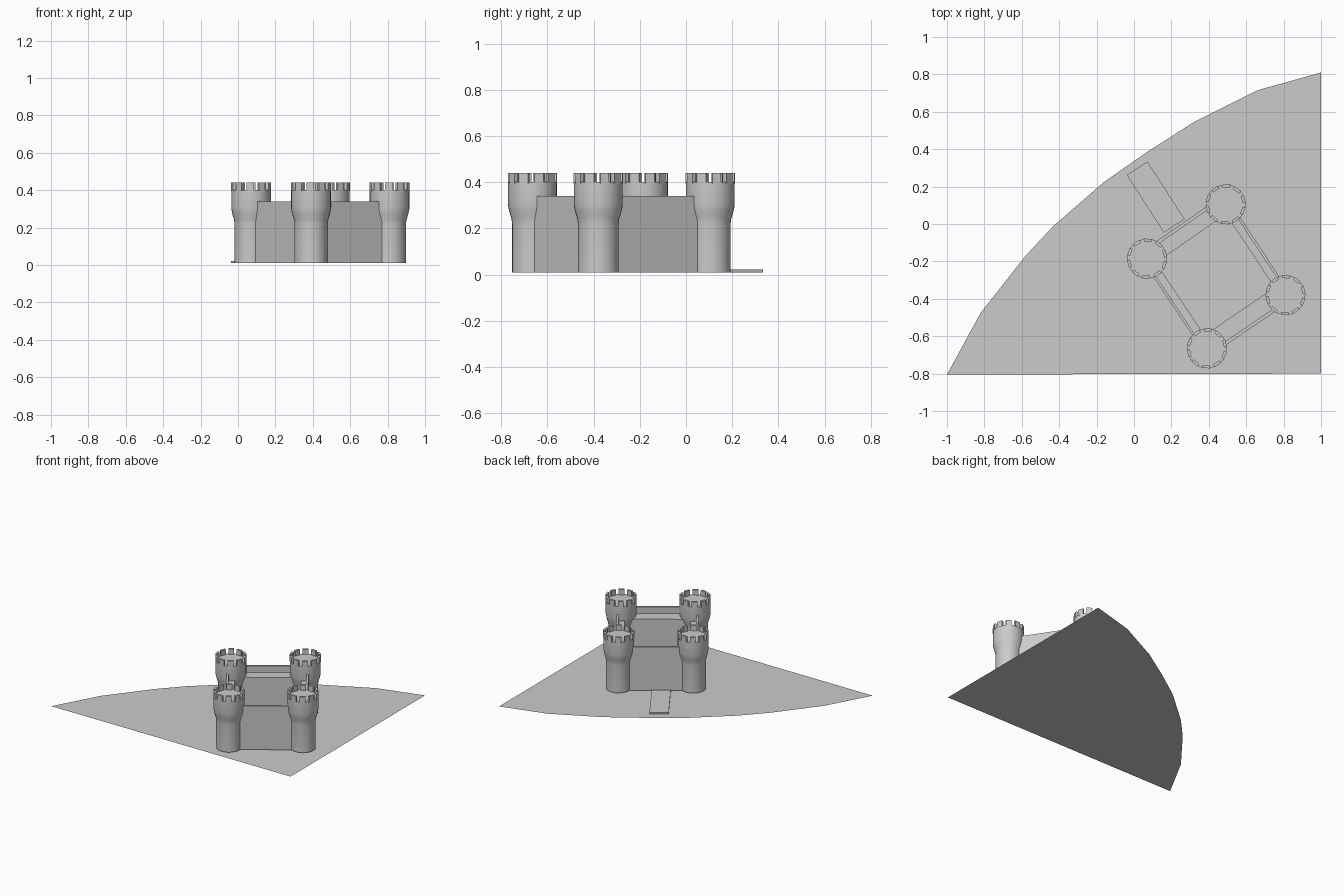
import bpy, bmesh, math
from mathutils import Vector, Matrix

if "Cube" in bpy.data.objects:
    bpy.data.objects.remove(bpy.data.objects["Cube"])

BASE = 0.01


def finish(name, bm, smooth=False):
    bmesh.ops.recalc_face_normals(bm, faces=bm.faces[:])
    me = bpy.data.meshes.new(name)
    bm.to_mesh(me)
    bm.free()
    ob = bpy.data.objects.new(name, me)
    bpy.context.collection.objects.link(ob)
    if smooth:
        bpy.ops.object.select_all(action='DESELECT')
        ob.select_set(True)
        bpy.context.view_layer.objects.active = ob
        bpy.ops.object.shade_smooth_by_angle(angle=math.radians(40))
    return ob


def add_box(bm, matrix, lo, hi):
    lo, hi = Vector(lo), Vector(hi)
    size = hi - lo
    m = matrix @ Matrix.Translation((lo + hi) / 2) @ Matrix.Diagonal((*size, 1))
    bmesh.ops.create_cube(bm, size=1, matrix=m)


# Ground: flat wedge of land with a curved shoreline
shore = [(1, 0.81), (0.66, 0.715), (0.32, 0.545), (0.07, 0.385), (-0.16, 0.225),
         (-0.43, -0.01), (-0.58, -0.17), (-0.82, -0.475), (-1, -0.805)]
bm = bmesh.new()
face = bm.faces.new([bm.verts.new((x, y, 0)) for x, y in shore + [(1, -0.8)]])
ground = finish("ground", bm)
if ground.data.polygons[0].normal.z < 0:
    ground.data.flip_normals()

# Towers: lathed shaft flaring to a wider top
shaft = [(0.088, BASE), (0.088, 0.22), (0.091, 0.242), (0.101, 0.275),
         (0.106, 0.302), (0.106, 0.40)]
SIDES = 32


def tower(name, x, y):
    bm = bmesh.new()
    rings = []
    for r, z in shaft:
        rings.append([bm.verts.new((x + r * math.cos(2 * math.pi * i / SIDES),
                                    y + r * math.sin(2 * math.pi * i / SIDES), z))
                      for i in range(SIDES)])
    for a, b in zip(rings, rings[1:]):
        for i in range(SIDES):
            j = (i + 1) % SIDES
            bm.faces.new((a[i], a[j], b[j], b[i]))
    bm.faces.new(rings[0])
    bm.faces.new(rings[-1])
    finish(name, bm, True)

    # Battlements around the rim
    bm = bmesh.new()
    for k in range(10):
        m = Matrix.Translation((x, y, 0)) @ Matrix.Rotation(2 * math.pi * k / 10 + 0.27, 4, 'Z')
        add_box(bm, m, (0.09, -0.02, 0.395), (0.106, 0.02, 0.44))
    finish(name + "_battlements", bm)


west, north, east, south = (0.07, -0.185), (0.49, 0.105), (0.81, -0.38), (0.39, -0.665)
for name, c in (("west", west), ("north", north), ("east", east), ("south", south)):
    tower(name + "_tower", *c)


# Walls: body with walkway and a raised parapet on the outer side
def wall(name, a, b, outer, inner, parapet):
    d = Vector(b) - Vector(a)
    m = Matrix.Translation((*a, 0)) @ Matrix.Rotation(math.atan2(d.y, d.x), 4, 'Z')
    n = d.length
    bm = bmesh.new()
    add_box(bm, m, (0.06, -inner, BASE), (n - 0.06, outer, 0.29))
    add_box(bm, m, (0.06, outer - parapet, 0.29), (n - 0.06, outer, 0.34))
    finish(name, bm)


wall("gate_wall", west, north, 0.048, 0.045, 0.018)
wall("rear_wall", east, south, 0.042, 0.066, 0.018)
wall("east_wall", north, east, 0.027, 0.027, 0.015)
wall("west_wall", south, west, 0.027, 0.027, 0.015)

# Lowered drawbridge in front of the gate wall
a, b = Vector((0.215, -0.01)), Vector((0.017, 0.298))
d = b - a
bm = bmesh.new()
add_box(bm, Matrix.Translation((*a, 0)) @ Matrix.Rotation(math.atan2(d.y, d.x), 4, 'Z'),
        (0, -0.066, BASE), (d.length, 0.066, 0.022))
finish("drawbridge", bm)
